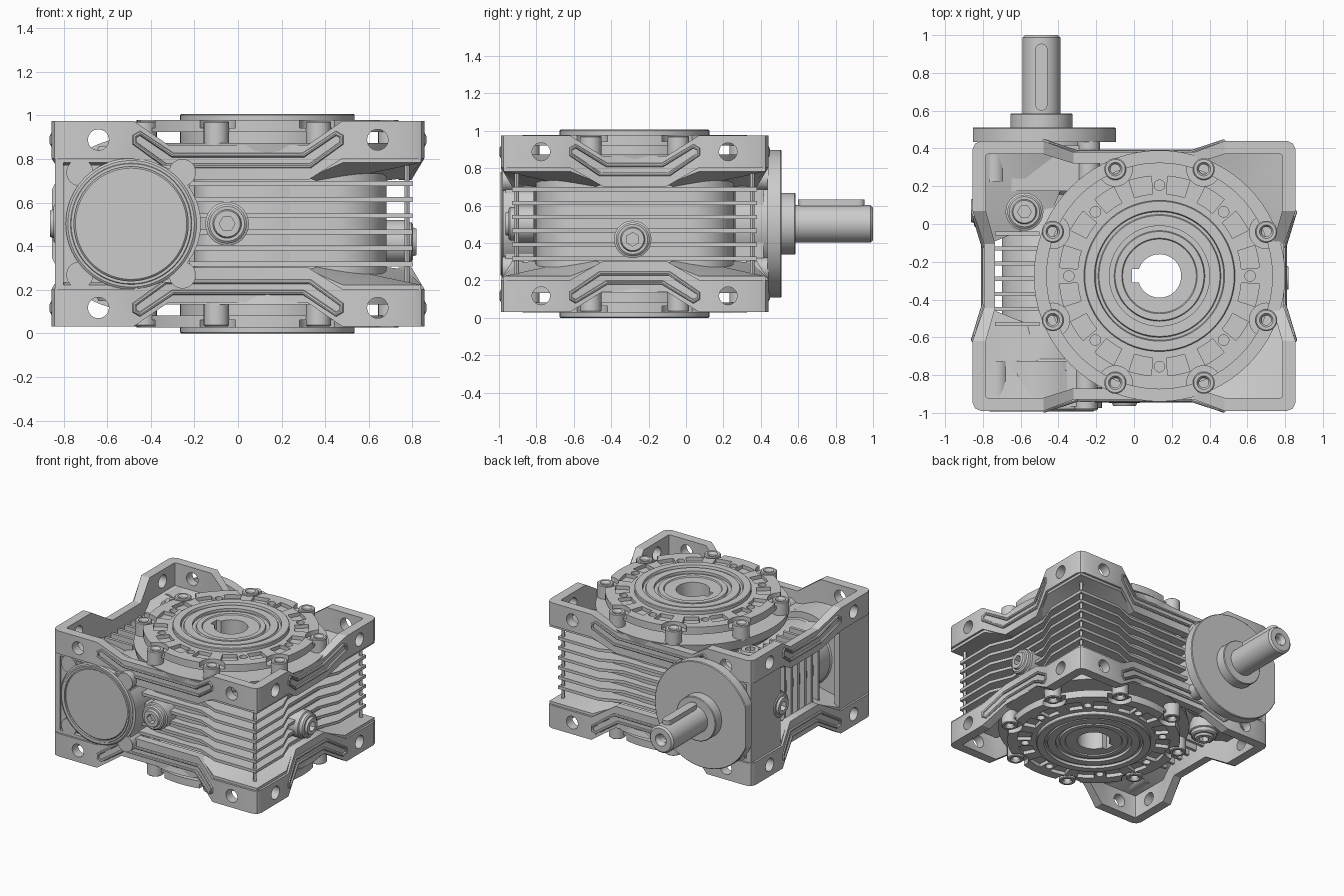
import bpy, bmesh, math
from mathutils import Matrix, Vector

if "Cube" in bpy.data.objects:
    bpy.data.objects.remove(bpy.data.objects["Cube"])

# Local frame: origin at the middle of the housing (symmetric about x, y, z)
O = Vector((0, -0.275, 0.503))
GX = 0.135          # output gear axis (along z)
WX = -0.49          # input worm axis (along y)
AX = {'Z': Matrix(), 'Y': Matrix.Rotation(-math.pi/2, 4, 'X'), 'X': Matrix.Rotation(math.pi/2, 4, 'Y')}


def make(name, bm, mirror=''):
    bmesh.ops.recalc_face_normals(bm, faces=bm.faces)
    me = bpy.data.meshes.new(name)
    bm.to_mesh(me)
    bm.free()
    o = bpy.data.objects.new(name, me)
    bpy.context.collection.objects.link(o)
    o.location = O
    if mirror:
        add_mirror(o, mirror)
    return o


def add_mirror(o, axes):
    m = o.modifiers.new('mirror', 'MIRROR')
    m.use_axis = [a in axes for a in 'xyz']
    m.use_mirror_merge = False


def evaluated(o):
    return bpy.data.meshes.new_from_object(o.evaluated_get(bpy.context.evaluated_depsgraph_get()))


def cut(o, cutter_bm):
    c = make('cutter', cutter_bm)
    c.hide_render = True
    m = o.modifiers.new('cut', 'BOOLEAN')
    m.operation, m.solver, m.object = 'DIFFERENCE', 'EXACT', c
    bpy.context.view_layer.update()
    me = evaluated(o)
    o.modifiers.clear()
    o.data = me
    bpy.data.objects.remove(c)
    return o


def lathe(bm, prof, axis='Z', at=(0, 0, 0), n=48, turn=0.0):
    M = Matrix.Translation(at) @ AX[axis]
    rings = []
    for r, h in prof:
        k = 1 if r < 1e-6 else n
        rings.append([bm.verts.new(M @ Vector((r*math.cos(turn+2*math.pi*i/n), r*math.sin(turn+2*math.pi*i/n), h)))
                      for i in range(k)])
    for a, b in zip(rings, rings[1:]):
        for i in range(n):
            j = (i+1) % n
            f = [a[i % len(a)], a[j % len(a)], b[j % len(b)], b[i % len(b)]]
            f = list(dict.fromkeys(f))
            if len(f) > 2:
                bm.faces.new(f)
    return bm


def cyl(bm, r, a, b, axis='Z', at=(0, 0, 0), n=32):
    return lathe(bm, [(0, a), (r, a), (r, b), (0, b)], axis, at, n)


def prism(bm, pts, z0, z1):
    lo = [bm.verts.new((x, y, z0)) for x, y in pts]
    hi = [bm.verts.new((x, y, z1)) for x, y in pts]
    bm.faces.new(lo)
    bm.faces.new(hi)
    for i in range(len(pts)):
        j = (i+1) % len(pts)
        bm.faces.new((lo[i], lo[j], hi[j], hi[i]))
    return bm


def box(bm, x0, x1, y0, y1, z0, z1):
    return prism(bm, [(x0, y0), (x1, y0), (x1, y1), (x0, y1)], z0, z1)


def arc(cx, cy, r, a0, a1, n):
    return [(cx+r*math.cos(math.radians(a0+(a1-a0)*i/n)), cy+r*math.sin(math.radians(a0+(a1-a0)*i/n)))
            for i in range(n+1)]


def bore():
    # keyed through hole of the output
    return prism(bmesh.new(), arc(GX, 0, 0.115, -162, 162, 44) + [(GX-0.145, 0.036), (GX-0.145, -0.036)], -0.7, 0.7)


# Corner feet and dipping rim: one quarter strip, mirrored three ways
ST = [(.795, 0, .735, 0, .362, .2), (.795, .17, .735, .17, .362, .2), (.855, .345, .785, .345, .472, .3),
      (.855, .67, .785, .635, .472, .3), (.841, .701, .782, .642, .472, .3), (.81, .715, .775, .645, .472, .3),
      (.48, .715, .48, .645, .472, .3), (.32, .655, .32, .595, .362, .2), (0, .655, 0, .595, .362, .2)]
bm = bmesh.new()
rows = [[bm.verts.new(p) for p in ((a, b, t), (a, b, l), (c, d, l), (c, d, t))] for a, b, c, d, t, l in ST]
for p, q in zip(rows, rows[1:]):
    for i in range(4):
        bm.faces.new((p[i], p[(i+1) % 4], q[(i+1) % 4], q[i]))
bm.faces.new(rows[0])
bm.faces.new(rows[-1])
rim = make('corner_feet_and_rim', bm)
holes = cyl(bmesh.new(), .048, .5, .8, 'Y', (.64, 0, .385))
cyl(holes, .048, .7, .95, 'X', (0, .5, .385))
cut(rim, holes)
add_mirror(rim, 'xyz')

# Sloping pocket floors in the corners
bm = bmesh.new()
edge = [(.84, .345, .31), (.84, .7, .31), (.48, .7, .31), (.32, .63, .24), (.45, .3, .2), (.77, .17, .24)]
for dz in (0, -.03):
    c = bm.verts.new((.6, .47, .26+dz))
    vs = [bm.verts.new((x, y, z+dz)) for x, y, z in edge]
    for i in range(6):
        bm.faces.new((c, vs[i], vs[(i+1) % 6]))
bmesh.ops.bridge_loops(bm, edges=[e for e in bm.edges if e.is_boundary])
make('corner_pocket_floor', bm, 'xyz')

# Raised lips around the slots on the rim faces
def lip(name, half, k, mirror):
    other = [tuple(-v if i == k else v for i, v in enumerate(p)) for p in reversed(half)]
    cu = bpy.data.curves.new(name, 'CURVE')
    cu.dimensions, cu.bevel_depth, cu.bevel_resolution = '3D', .011, 2
    s = cu.splines.new('POLY')
    s.points.add(len(half)*2-1)
    for p, co in zip(s.points, half+other):
        p.co = (*co, 1)
    s.use_cyclic_u = True
    t = bpy.data.objects.new(name, cu)
    bpy.context.collection.objects.link(t)
    bpy.context.view_layer.update()
    bm = bmesh.new()
    bm.from_mesh(evaluated(t))
    bpy.data.objects.remove(t)
    make(name, bm, mirror)


lip('front_back_rim_lip', [(.3, .655, .315), (.45, .704, .415), (.475, .713, .4), (.475, .713, .37), (.33, .659, .265)], 0, 'yz')
lip('side_rim_lip', [(.795, .15, .315), (.845, .315, .415), (.853, .34, .4), (.853, .34, .37), (.8, .185, .265)], 1, 'xz')

# Gear housing core and drum
bm = bmesh.new()
prism(bm, arc(.44, .29, .24, 0, 90, 10) + arc(-.1, .43, .1, 90, 180, 4) + arc(-.1, -.43, .1, 180, 270, 4)
      + arc(.44, -.29, .24, 270, 360, 10), -.29, .29)
cut(make('housing_core', bm), bore())
bm = lathe(bmesh.new(), [(0, -.37), (.665, -.37), (.65, -.3), (.54, -.2), (.54, .2), (.65, .3), (.665, .37), (0, .37)],
           at=(GX, 0, 0), n=72)
cut(make('gear_drum', bm), bore())

# Horizontal cooling fins
half = [(-.3, .59), (.3, .59), (.46, .655), (.8, .655), (.8, .33), (.735, .17)]
bm = bmesh.new()
for k in range(6):
    z = (k-2.5)*.074
    prism(bm, half + [(x, -y) for x, y in reversed(half)], z-.011, z+.011)
cut(make('cooling_fins', bm), bore())
bm = bmesh.new()
for x, y in ((.775, .63), (.775, -.63)):
    cyl(bm, .012, -.29, .29, at=(x, y, 0), n=12)
make('fin_corner_posts', bm)

# Vertical fins on the worm side
bm = bmesh.new()
for k in range(7):
    y = .225-.08*k
    box(bm, -.735, -.5, y-.011, y+.011, -.27, .27)
make('worm_side_fins', bm)

# Output flange plate with pockets, notches and small holes
bm = cyl(bmesh.new(), .6, .42, .475, at=(GX, 0, 0), n=96)
plate = make('output_flange_plate', bm)
c = bmesh.new()
for k in range(16):
    a = 11.25+22.5*k
    prism(c, arc(GX, 0, .435, a-6.5, a+6.5, 4) + arc(GX, 0, .53, a+6.5, a-6.5, 4), .448, .5)
bolts = [(GX+.612*math.cos(math.radians(22.5+45*k)), .612*math.sin(math.radians(22.5+45*k))) for k in range(8)]
for k in range(8):
    cyl(c, .09, .44, .5, at=(*bolts[k], 0))
    a = math.radians(45*k)
    cyl(c, .028, .43, .5, at=(GX+.48*math.cos(a), .48*math.sin(a), 0), n=20)
cut(plate, c)
cut(plate, bore())
add_mirror(plate, 'z')

# Threaded bolt bosses around the flange
bm = bmesh.new()
for x, y in bolts:
    lathe(bm, [(0, .36), (.058, .36), (.058, .465), (.052, .47), (.036, .47), (.026, .455), (.026, .41), (0, .41)],
          at=(x, y, 0), n=24)
make('flange_bolt_bosses', bm, 'z')

# Output hub rings
bm = lathe(bmesh.new(), [(0, .3), (.4, .3), (.4, .498), (.395, .503), (.345, .503), (.34, .485), (.325, .485),
                         (.32, .495), (.265, .495), (.265, .475), (.24, .475), (.235, .488), (.2, .488),
                         (.195, .48), (0, .48)], at=(GX, 0, 0), n=72)
hub = cut(make('output_hub', bm), bore())
add_mirror(hub, 'z')

# Hollow output sleeve is the keyed hole; worm tube beside it
W = (WX, 0, 0)
bm = lathe(bmesh.new(), [(0, -.7), (.29, -.7), (.29, -.5), (.24, -.44), (.24, .3), (.2, .38), (.2, .43), (.26, .48),
                         (.26, .715), (0, .715)], 'Y', (WX+.03, 0, 0))
worm = cut(make('worm_tube', bm), bore())

# Side columns closing the worm ends
bm = bmesh.new()
box(bm, -.84, -.22, .45, .69, -.27, .27)
make('worm_end_columns', bm, 'y')
bm = bmesh.new()
box(bm, -.84, -.8, -.7, -.35, -.31, .31)
box(bm, -.84, -.8, .35, .7, -.31, .31)
make('left_corner_posts', bm)

# Front bearing cover: round boss, four ears, rim and cap
bm = lathe(bmesh.new(), [(0, -.45), (.3, -.45), (.3, -.705), (.29, -.712), (.278, -.712), (.275, -.717), (.262, -.717),
                         (.262, -.702), (.255, -.708), (0, -.708)], 'Y', W, 72)
make('front_bearing_cover', bm)
bm = bmesh.new()
for sx in (-1, 1):
    for sz in (-1, 1):
        cyl(bm, .062, -.705, -.45, 'Y', (WX+.235*sx, 0, .235*sz), 24)
make('front_cover_ears', bm)

# Input flange (left edge cut flat), bolts behind it, shaft and key
bm = lathe(bmesh.new(), [(0, .71), (.395, .71), (.395, .78), (.39, .785), (0, .785)], 'Y', W, 72)
cut(make('input_flange', bm), box(bmesh.new(), -1.2, -.853, .5, 1, -.6, .6))
bm = bmesh.new()
for sx in (-1, 1):
    for sz in (-1, 1):
        cyl(bm, .06, .5, .715, 'Y', (WX+.25*sx, 0, .24*sz), 24)
make('input_flange_bosses', bm)
bm = lathe(bmesh.new(), [(0, .78), (.165, .78), (.165, .855), (.16, .86), (.1, .86), (.1, 1.262), (.087, 1.275),
                         (.045, 1.275), (.03, 1.25), (.03, 1.2), (0, 1.19)], 'Y', W)
make('input_shaft', bm)
bm = prism(bmesh.new(), arc(WX, 1.198, .032, 0, 180, 10) + arc(WX, .907, .032, 180, 360, 10), .06, .13)
make('shaft_key', bm)

# Oil plugs with hex sockets on raised bosses
def plug(name, axis, at, s, mirror=''):
    prof = [(0, -.2), (.1, -.2), (.1, -.03), (.09, -.025), (.09, 0), (.08, .008), (.066, .008), (.06, .024), (0, .024)]
    o = make(name, lathe(bmesh.new(), [(r, h*s) for r, h in prof], axis, at, 40))
    cut(o, lathe(bmesh.new(), [(0, -.02*s), (.036, -.02*s), (.036, .1*s), (0, .1*s)], axis, at, 6))
    if mirror:
        add_mirror(o, mirror)


plug('front_plug', 'Y', (-.05, -.665, 0), -1)
plug('right_plug', 'X', (.795, -.01, -.083), 1)
plug('left_plug', 'X', (-.838, .345, 0), -1)
plug('top_and_bottom_plug', 'Z', (-.58, .34, .33), 1, 'z')

# Smooth shading with sharp edges kept
for o in bpy.context.collection.objects:
    o.select_set(o.type == 'MESH')
bpy.context.view_layer.objects.active = rim
bpy.ops.object.shade_smooth_by_angle(angle=math.radians(30))
